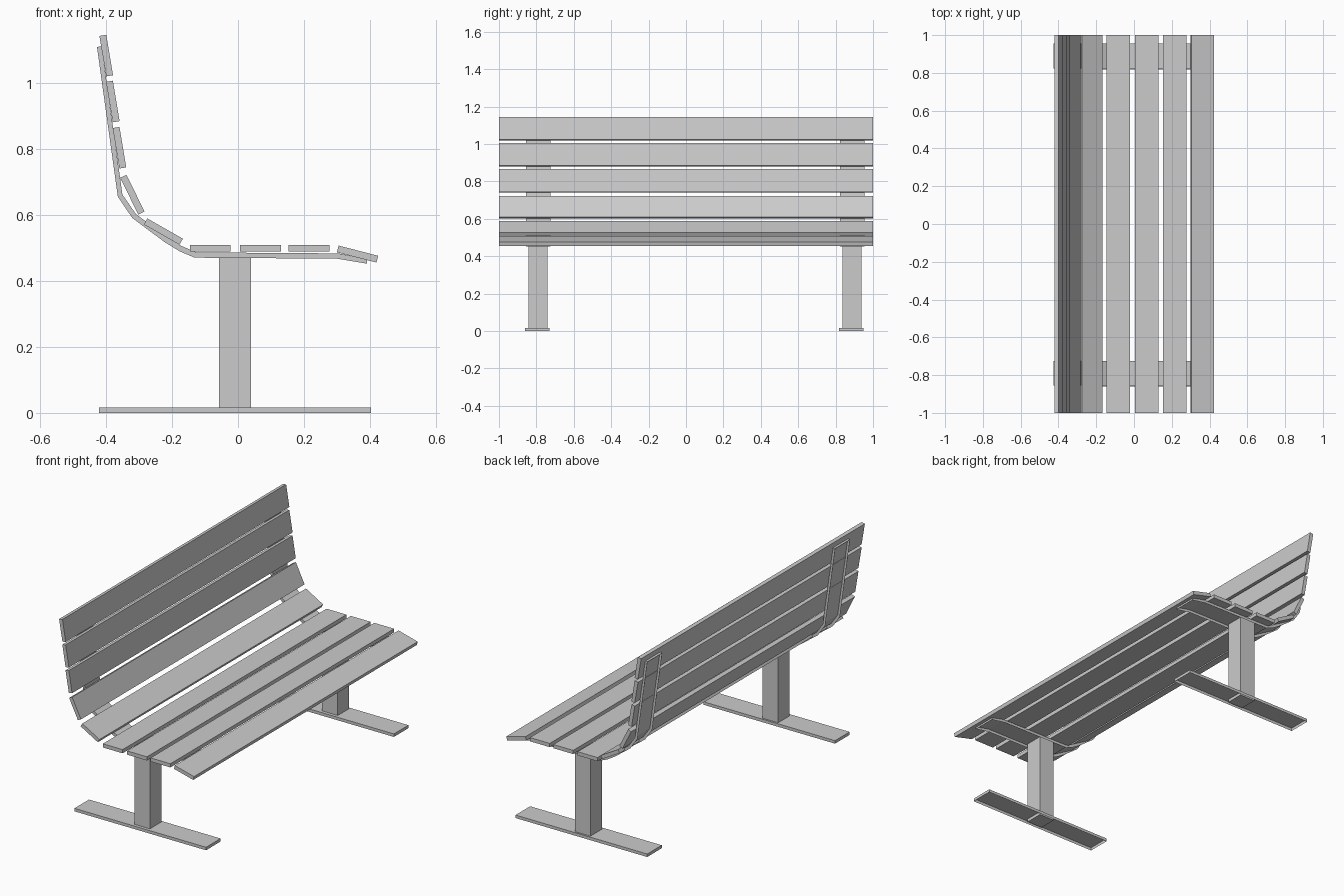
import bpy, bmesh, math

if "Cube" in bpy.data.objects:
    bpy.data.objects.remove(bpy.data.objects["Cube"])


def extrude_profile(name, pts, y0, y1, open_edges=()):
    """Extrude an XZ profile along y; edges listed in open_edges get no wall."""
    bm = bmesh.new()
    a = [bm.verts.new((x, y0, z)) for x, z in pts]
    b = [bm.verts.new((x, y1, z)) for x, z in pts]
    n = len(pts)
    bm.faces.new(a)
    bm.faces.new(b[::-1])
    for i in range(n):
        if i not in open_edges:
            j = (i + 1) % n
            bm.faces.new((a[j], a[i], b[i], b[j]))
    bmesh.ops.recalc_face_normals(bm, faces=bm.faces[:])
    me = bpy.data.meshes.new(name)
    bm.to_mesh(me)
    bm.free()
    ob = bpy.data.objects.new(name, me)
    bpy.context.collection.objects.link(ob)
    return ob


def rect(x0, x1, z0, z1):
    return [(x0, z0), (x1, z0), (x1, z1), (x0, z1)]


def slat_profile(cx, cz, deg, w=0.124, t=0.021):
    c, s = math.cos(math.radians(deg)), math.sin(math.radians(deg))
    return [(cx + u * c - v * s, cz + u * s + v * c)
            for u, v in rect(-w / 2, w / 2, -t / 2, t / 2)]


# Slats: centre x, centre z, tilt
slats = [
    ("back_slat", -0.399, 1.082, -80.5),
    ("back_slat", -0.379, 0.943, -80.5),
    ("back_slat", -0.359, 0.803, -80.5),
    ("lumbar_slat", -0.320, 0.661, -63.8),
    ("rear_seat_slat", -0.226, 0.549, -29.7),
    ("seat_slat", -0.084, 0.4985, 0),
    ("seat_slat", 0.068, 0.4985, 0),
    ("seat_slat", 0.215, 0.4985, 0),
    ("front_seat_slat", 0.362, 0.481, -14.5),
]
for name, x, z, deg in slats:
    extrude_profile(name, slat_profile(x, z, deg), -1, 1)

# Curved support rails: channels open on the outer side
outer = [(-0.427, 1.108), (-0.364, 0.655), (-0.320, 0.590), (-0.222, 0.517),
         (-0.176, 0.489), (-0.131, 0.470), (0.300, 0.467), (0.390, 0.452)]
inner = [(0.390, 0.466), (0.303, 0.483), (-0.126, 0.486), (-0.170, 0.505),
         (-0.216, 0.532), (-0.309, 0.602), (-0.350, 0.661), (-0.413, 1.110)]
open_outer = range(len(outer) - 1)

for side, yc in (("left", -0.79), ("right", 0.889)):
    extrude_profile(side + "_rail", outer + inner, yc - 0.066, yc + 0.066, open_outer)
    # Post and foot plate, the plate hollow underneath
    yp = yc - 0.002
    extrude_profile(side + "_post", rect(-0.058, 0.039, 0.0, 0.483), yp - 0.051, yp + 0.051)
    yf = yc - 0.006
    extrude_profile(side + "_foot", rect(-0.421, 0.403, 0.0, 0.017), yf - 0.065, yf + 0.065, (0,))
